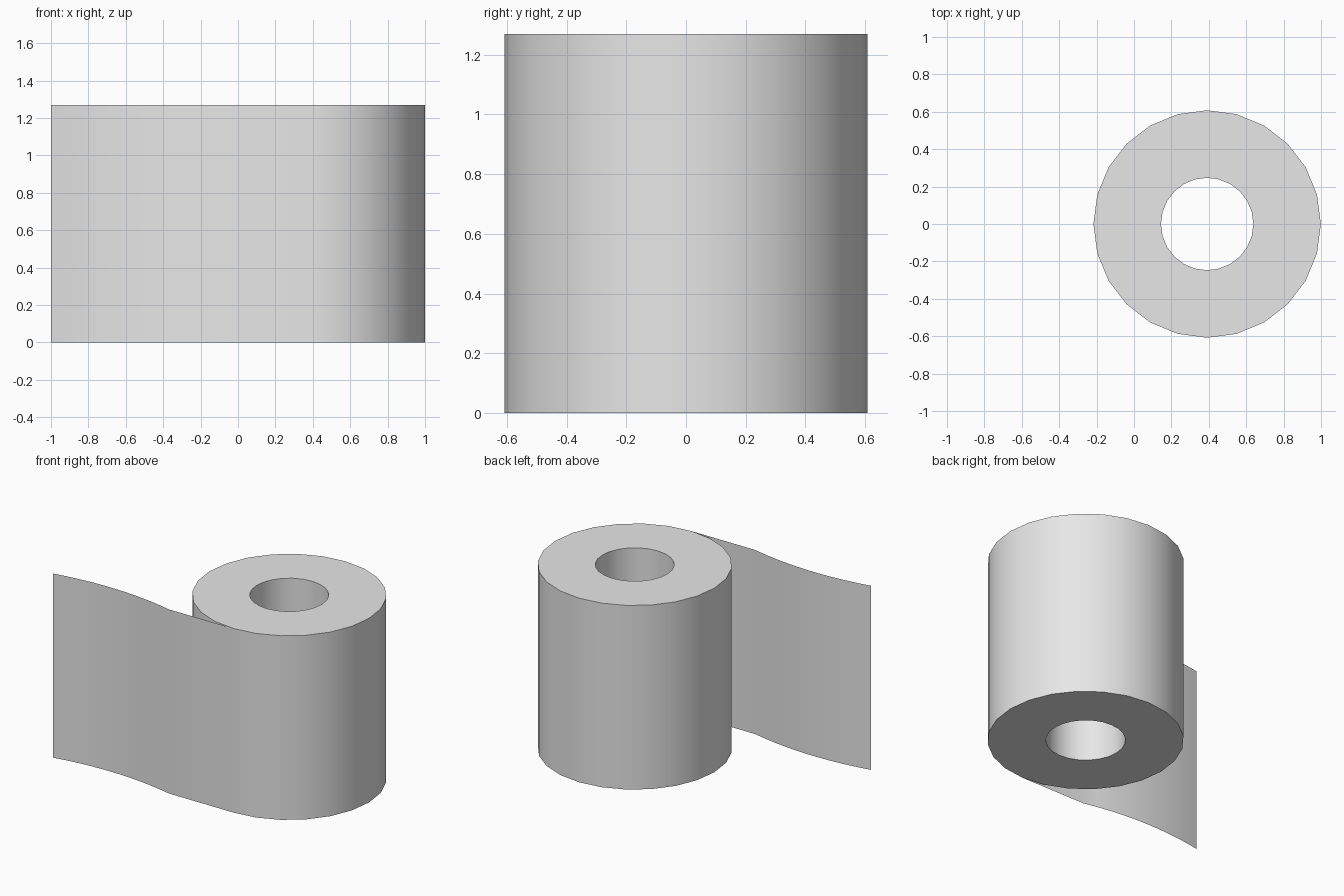
import bpy, bmesh, math

if "Cube" in bpy.data.objects:
    bpy.data.objects.remove(bpy.data.objects["Cube"])

HEIGHT = 1.27
CX, R_OUT, R_IN, SIDES = 0.391, 0.608, 0.247, 24

paper = bpy.data.materials.new("paper_white")
paper.diffuse_color = (0.8, 0.8, 0.8, 1)
paper.use_nodes = True
paper.node_tree.nodes["Principled BSDF"].inputs["Base Color"].default_value = paper.diffuse_color


def finish(name, bm):
    mesh = bpy.data.meshes.new(name)
    bm.to_mesh(mesh)
    bm.free()
    mesh.materials.append(paper)
    obj = bpy.data.objects.new(name, mesh)
    bpy.context.collection.objects.link(obj)
    bpy.ops.object.select_all(action='DESELECT')
    obj.select_set(True)
    bpy.context.view_layer.objects.active = obj
    bpy.ops.object.shade_smooth_by_angle(angle=math.radians(30))
    return obj


# Paper roll: rectangular section swept round a hollow core
bm = bmesh.new()
section = [(R_IN, 0), (R_OUT, 0), (R_OUT, HEIGHT), (R_IN, HEIGHT)]
rings = []
for i in range(SIDES):
    a = -math.pi / 2 + 2 * math.pi * i / SIDES
    rings.append([bm.verts.new((CX + r * math.cos(a), r * math.sin(a), z))
                  for r, z in section])
for i in range(SIDES):
    a, b = rings[i], rings[(i + 1) % SIDES]
    for j in range(4):
        k = (j + 1) % 4
        bm.faces.new((a[j], b[j], b[k], a[k]))
bmesh.ops.recalc_face_normals(bm, faces=bm.faces)
finish("paper_roll", bm)

# Loose sheet: straight tangent strip, then a shallow bow to the free end
X_KINK, X_END, STEPS = -0.10, -1.0, 10
path = [(CX, -R_OUT)]
for i in range(STEPS + 1):
    t = i / STEPS
    x = X_KINK + (X_END - X_KINK) * t
    y = -0.608 + 0.018 * t + 0.19 * t * (1 - t)
    path.append((x, y))
bm = bmesh.new()
cols = [[bm.verts.new((x, y, z)) for z in (0, HEIGHT)] for x, y in path]
for a, b in zip(cols, cols[1:]):
    bm.faces.new((b[0], a[0], a[1], b[1]))
finish("loose_sheet", bm)
